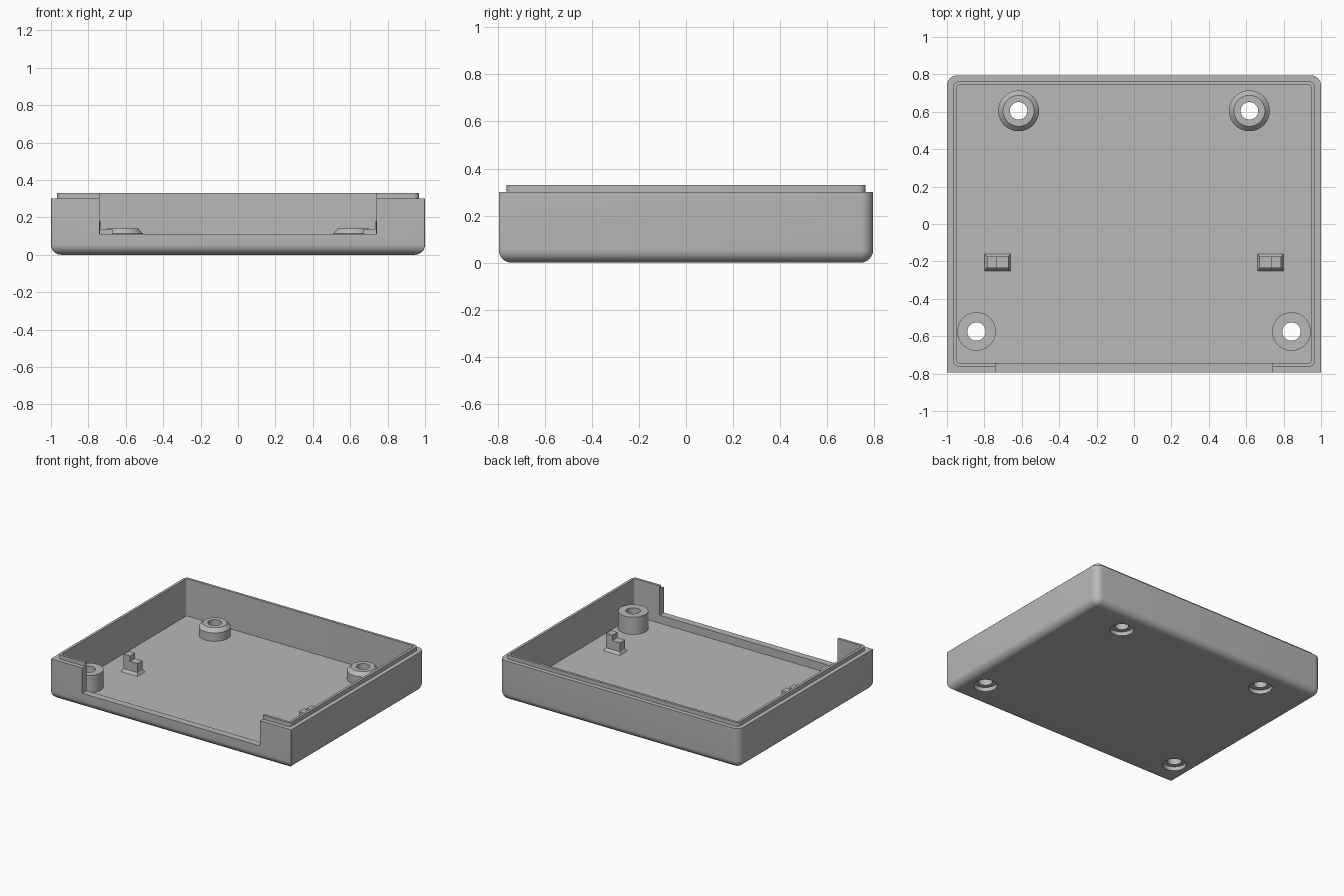
import bpy, bmesh, math

cube = bpy.data.objects.get("Cube")
if cube:
    bpy.data.objects.remove(cube, do_unlink=True)

grey = bpy.data.materials.new("plain grey")
grey.use_nodes = True
COLOR = (0.48, 0.48, 0.48, 1)
grey.diffuse_color = COLOR
grey.node_tree.nodes["Principled BSDF"].inputs["Base Color"].default_value = COLOR

HX, HY = 1.0, 0.795        # half width and half depth
RIM, LIP, FLOOR = 0.30, 0.33, 0.05
FILLET = 0.055
SEG = 48


def finish(name, bm):
    bmesh.ops.recalc_face_normals(bm, faces=bm.faces)
    mesh = bpy.data.meshes.new(name)
    bm.to_mesh(mesh)
    bm.free()
    mesh.materials.append(grey)
    obj = bpy.data.objects.new(name, mesh)
    bpy.context.collection.objects.link(obj)
    return obj


def activate(obj):
    bpy.ops.object.select_all(action='DESELECT')
    obj.select_set(True)
    bpy.context.view_layer.objects.active = obj


def smooth(obj):
    activate(obj)
    bpy.ops.object.shade_smooth_by_angle(angle=math.radians(30))


def outline(inset, z, back_r, front_r):
    """Rounded rectangle with separate front and back corner radii."""
    hx, hy = HX - inset, HY - inset
    corners = [(1, 1, back_r), (-1, 1, back_r), (-1, -1, front_r), (1, -1, front_r)]
    points = []
    for q, (sx, sy, r) in enumerate(corners):
        for k in range(9):
            a = math.pi / 2 * (q + k / 8)
            points.append((sx * (hx - r) + r * math.cos(a),
                           sy * (hy - r) + r * math.sin(a), z))
    return points


def loft(bm, loops, closed=False):
    """Bridge equal-length loops; cap the ends unless the loft closes."""
    rings = [[bm.verts.new(p) for p in loop] for loop in loops]
    n = len(rings[0])
    pairs = list(zip(rings, rings[1:]))
    if closed:
        pairs.append((rings[-1], rings[0]))
    else:
        bm.faces.new(rings[0])
        bm.faces.new(rings[-1])
    for a, b in pairs:
        for i in range(n):
            j = (i + 1) % n
            bm.faces.new((a[i], a[j], b[j], b[i]))


def lathe(name, x, y, profile, closed):
    bm = bmesh.new()
    loft(bm, [[(x + r * math.cos(math.tau * i / SEG),
                y + r * math.sin(math.tau * i / SEG), z) for i in range(SEG)]
              for r, z in profile], closed)
    return finish(name, bm)


def rect(x0, x1, y0, y1, z):
    return [(x0, y0, z), (x1, y0, z), (x1, y1, z), (x0, y1, z)]


def cut(obj, cutter):
    cutter.hide_render = True
    mod = obj.modifiers.new("cut", 'BOOLEAN')
    mod.operation = 'DIFFERENCE'
    mod.solver = 'EXACT'
    mod.object = cutter
    activate(obj)
    bpy.ops.object.modifier_apply(modifier=mod.name)
    bpy.data.objects.remove(cutter, do_unlink=True)


# Tray: filleted outside, stepped lip, straight inside walls, floor
loops = []
for k in range(9):
    a = math.pi / 2 * k / 8
    inset = FILLET * (1 - math.sin(a))
    loops.append(outline(inset, FILLET * (1 - math.cos(a)),
                         max(FILLET - inset, 0.004), 0.004))
loops += [outline(0, RIM, FILLET, 0.004),
          outline(0.033, RIM, 0.03, 0.03), outline(0.033, LIP, 0.03, 0.03),
          outline(0.052, LIP, 0.015, 0.015), outline(0.052, FLOOR, 0.015, 0.015)]
bm = bmesh.new()
loft(bm, loops)
tray = finish("tray", bm)

# Wide opening in the front wall
bm = bmesh.new()
loft(bm, [rect(-0.74, 0.74, -1, -0.70, z) for z in (0.11, 0.5)])
cut(tray, finish("opening_cutter", bm))

# Screw posts with through holes, recessed from below
REAR = [(0.047, 0.04), (0.109, 0.04), (0.109, 0.113), (0.083, 0.14), (0.047, 0.14)]
FRONT = [(0.049, 0.04), (0.103, 0.04), (0.103, 0.18), (0.049, 0.18)]
for label, px, py, profile in (("rear", 0.617, 0.605, REAR), ("front", 0.842, -0.575, FRONT)):
    for side, s in (("left", 1), ("right", -1)):
        bore = profile[0][0]
        cut(tray, lathe("hole_cutter", s * px, py,
                        [(0.08, -0.05), (0.08, 0.03), (bore, 0.03), (bore, 0.4)], False))
        smooth(lathe(f"{label}_{side}_screw_post", s * px, py, profile, True))
smooth(tray)

# Stepped board rests with flared feet
for side, s in (("left", 1), ("right", -1)):
    bm = bmesh.new()
    inner, mid, outer = s * 0.672, s * 0.735, s * 0.787
    y0, y1 = -0.235, -0.175
    loft(bm, [rect(s * 0.66, s * 0.80, y0 - 0.017, y1 + 0.017, FLOOR - 0.002),
              rect(inner, outer, y0, y1, FLOOR + 0.02)])
    loft(bm, [[(x, y, z) for x, z in ((inner, FLOOR), (inner, 0.137), (mid, 0.137),
                                      (mid, 0.178), (outer, 0.178), (outer, FLOOR))]
              for y in (y0, y1)])
    finish(f"{side}_board_rest", bm)
